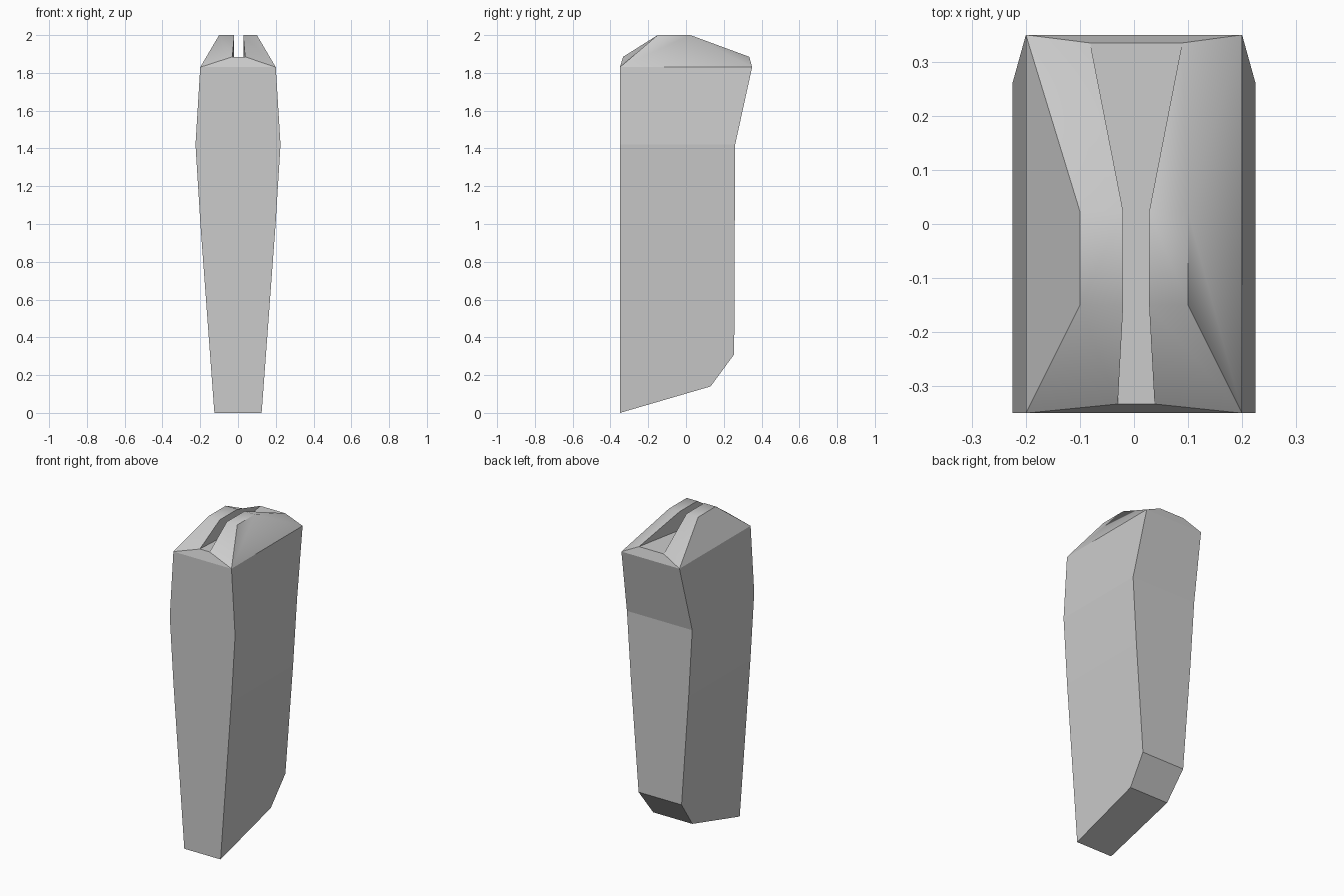
import bpy, bmesh

if "Cube" in bpy.data.objects:
    bpy.data.objects.remove(bpy.data.objects["Cube"])


def finish(bm, name, smooth=False):
    bmesh.ops.remove_doubles(bm, verts=bm.verts, dist=0.0001)
    bmesh.ops.recalc_face_normals(bm, faces=bm.faces)
    mesh = bpy.data.meshes.new(name)
    bm.to_mesh(mesh)
    bm.free()
    ob = bpy.data.objects.new(name, mesh)
    bpy.context.collection.objects.link(ob)
    if smooth:
        bpy.ops.object.select_all(action='DESELECT')
        ob.select_set(True)
        bpy.context.view_layer.objects.active = ob
        bpy.ops.object.shade_smooth_by_angle(angle=0.9)
    return ob


def face(bm, *points):
    bm.faces.new([bm.verts.new(p) for p in points])


# Tapered block: each row is front (half width, z), back (half width, y, z)
rows = [
    ((0.125, 0.0), (0.135, 0.13, 0.14)),
    ((0.148, 0.31), (0.148, 0.255, 0.31)),
    ((0.199, 1.0), (0.199, 0.258, 1.0)),
    ((0.225, 1.42), (0.225, 0.26, 1.42)),
    ((0.2, 1.83), (0.2, 0.35, 1.83)),
]
bm = bmesh.new()
loops = []
for (fw, fz), (bw, by, bz) in rows:
    loops.append([bm.verts.new(p) for p in (
        (-fw, -0.35, fz), (fw, -0.35, fz), (bw, by, bz), (-bw, by, bz))])
for a, b in zip(loops, loops[1:]):
    for i in range(4):
        j = (i + 1) % 4
        bm.faces.new((a[i], a[j], b[j], b[i]))
bm.faces.new(loops[0][::-1])
finish(bm, "tapered_body")


# Channel floor between the ridges, with its sloping end faces
C, FLOOR, TOP = 0.004, 1.885, 2.0
stations = [(-0.333, 0.034), (-0.15, 0.024), (0.023, 0.024), (0.335, 0.085)]
bm = bmesh.new()
for (y0, w0), (y1, w1) in zip(stations, stations[1:]):
    face(bm, (C - w0, y0, FLOOR), (C + w0, y0, FLOOR),
         (C + w1, y1, FLOOR), (C - w1, y1, FLOOR))
for (y, w), edge in ((stations[0], -0.35), (stations[-1], 0.35)):
    face(bm, (-0.2, edge, 1.83), (0.2, edge, 1.83),
         (C + w, y, FLOOR), (C - w, y, FLOOR))
finish(bm, "channel_floor")


# Humped ridges on both sides of the channel
def ridge(name, s, folded_front, folded_back):
    bm = bmesh.new()
    (y0, w0), (y1, w1), (y2, w2), (y3, w3) = stations
    front, back = (C + s * w0, y0, FLOOR), (C + s * w3, y3, FLOOR)
    in1, in2 = (C + s * w1, y1, TOP), (C + s * w2, y2, TOP)
    low1, low2 = (in1[0], y1, FLOOR), (in2[0], y2, FLOOR)
    out1, out2 = (s * 0.1, y1, TOP), (s * 0.1, y2, TOP)
    corner1, corner2 = (s * 0.2, -0.35, 1.83), (s * 0.2, 0.35, 1.83)
    face(bm, corner1, corner2, out2, out1)
    face(bm, out1, out2, in2, in1)
    for corner, end, inner, outer, folded in (
            (corner1, front, in1, out1, folded_front),
            (corner2, back, in2, out2, folded_back)):
        if folded:
            face(bm, corner, end, inner)
            face(bm, corner, inner, outer)
        else:
            face(bm, corner, end, outer)
            face(bm, end, inner, outer)
    # vertical channel walls
    face(bm, front, low1, in1)
    face(bm, low1, low2, in2, in1)
    face(bm, low2, back, in2)
    # hidden underside keeps the ridge closed
    face(bm, corner1, front, low1, low2, back, corner2)
    finish(bm, name, smooth=True)


ridge("left_ridge", -1, False, True)
ridge("right_ridge", 1, True, False)
